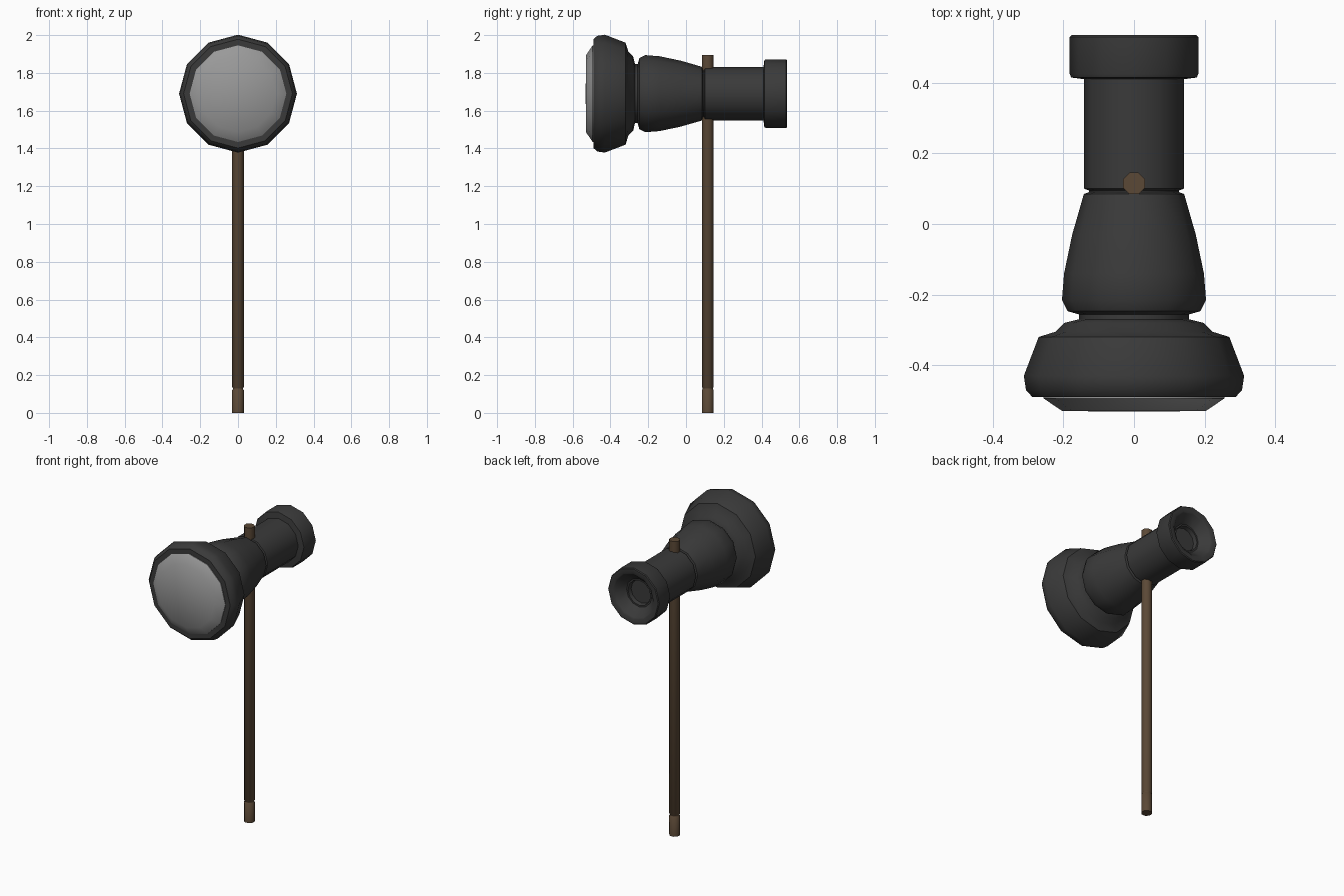
import bpy, bmesh
from math import cos, sin, pi, radians

if "Cube" in bpy.data.objects:
    bpy.data.objects.remove(bpy.data.objects["Cube"])

def material(name, rgb):
    m = bpy.data.materials.new(name)
    m.diffuse_color = (*rgb, 1)
    m.use_nodes = True
    m.node_tree.nodes["Principled BSDF"].inputs["Base Color"].default_value = m.diffuse_color
    return m

def lathe(name, profile, sides, point, mat, phase=0.0, angle=30):
    """Revolve (radius, position) pairs; radius 0 closes an end to a point."""
    bm = bmesh.new()
    rings = []
    for r, p in profile:
        if r == 0:
            rings.append([bm.verts.new(point(0, 0, p))] * sides)
        else:
            rings.append([bm.verts.new(point(r * cos(2 * pi * i / sides + phase),
                                             r * sin(2 * pi * i / sides + phase), p))
                          for i in range(sides)])
    for a, b in zip(rings, rings[1:]):
        for i in range(sides):
            j = (i + 1) % sides
            bm.faces.new(list(dict.fromkeys((a[i], a[j], b[j], b[i]))))
    bmesh.ops.recalc_face_normals(bm, faces=bm.faces)
    me = bpy.data.meshes.new(name)
    bm.to_mesh(me)
    bm.free()
    ob = bpy.data.objects.new(name, me)
    bpy.context.collection.objects.link(ob)
    me.materials.append(mat)
    bpy.ops.object.select_all(action='DESELECT')
    ob.select_set(True)
    bpy.context.view_layer.objects.active = ob
    bpy.ops.object.shade_smooth_by_angle(angle=radians(angle))
    return ob

dark = material("dark_metal", (0.042, 0.042, 0.042))
brown = material("brown_wood", (0.105, 0.066, 0.037))
glass = material("lens_grey", (0.32, 0.32, 0.32))

HEAD_Z, POLE_Y = 1.69, 0.115
along_y = lambda u, v, p: (u, p, HEAD_Z + v)
along_z = lambda u, v, p: (u, POLE_Y + v, p)

# lamp body: front bell, neck groove, taper, barrel, rear cap with recess
body = [(0, -0.488), (0.288, -0.49), (0.306, -0.47), (0.312, -0.43), (0.27, -0.32),
        (0.222, -0.305), (0.197, -0.28), (0.156, -0.27), (0.156, -0.256),
        (0.188, -0.247), (0.204, -0.215), (0.198, -0.14), (0.175, -0.03),
        (0.142, 0.085), (0.128, 0.09), (0.128, 0.095), (0.141, 0.1),
        (0.141, 0.41), (0.178, 0.415), (0.182, 0.425), (0.182, 0.53),
        (0.177, 0.535), (0.147, 0.535), (0.138, 0.528), (0.09, 0.475),
        (0.08, 0.475), (0.075, 0.45), (0, 0.45)]
lathe("lamp_body", body, 12, along_y, dark, angle=40)

# lens: shallow bevelled disc
lathe("front_lens", [(0.256, -0.487), (0.256, -0.494), (0.203, -0.53), (0, -0.531)],
      12, along_y, glass, angle=40)

# pole with a grip groove near the foot
pole = [(0, 0), (0.033, 0), (0.033, 0.122), (0.029, 0.126), (0.029, 0.132),
        (0.033, 0.136), (0.033, 1.896), (0, 1.896)]
lathe("pole", pole, 8, along_z, brown, phase=pi / 8, angle=50)
